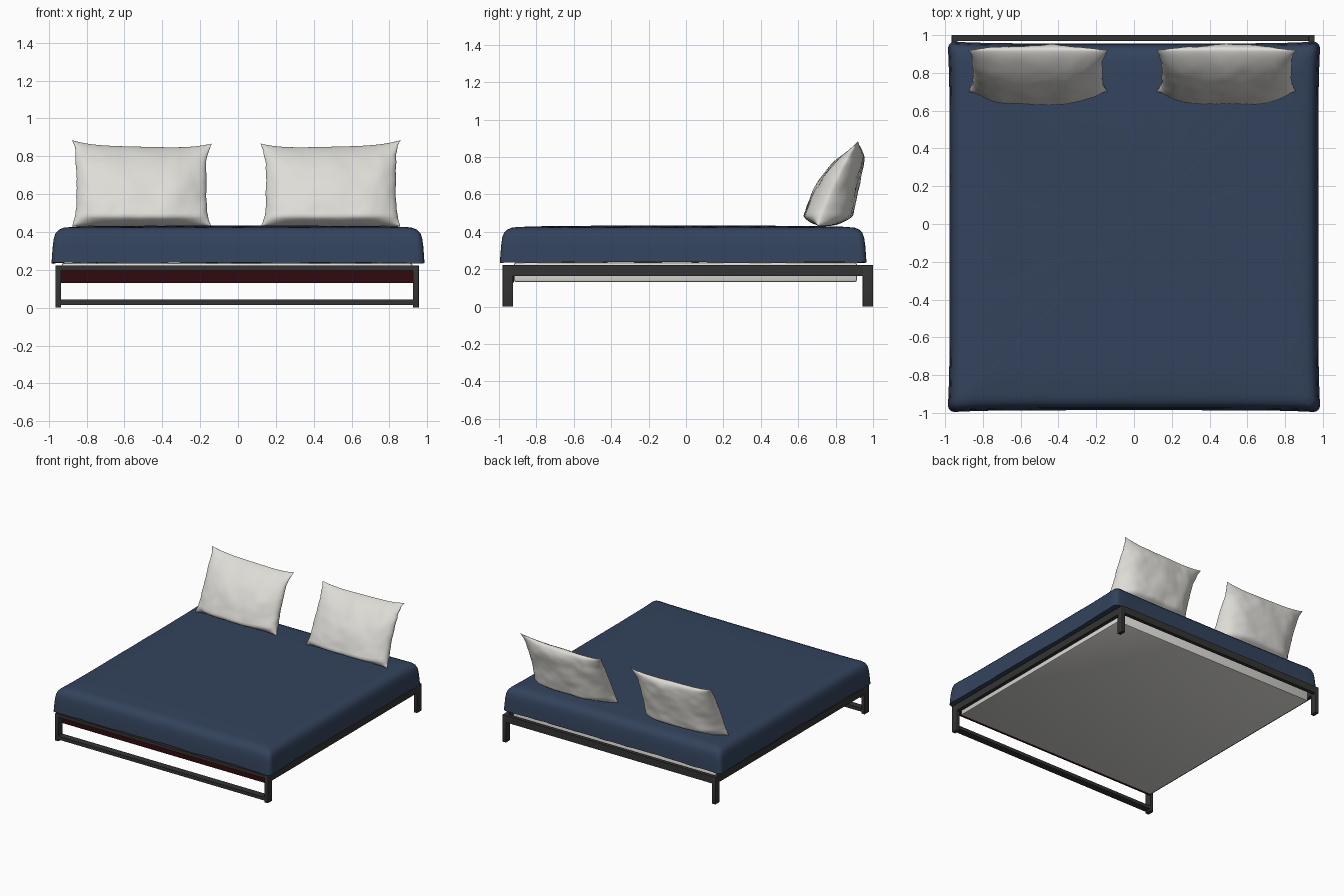
import bpy, bmesh, math
from mathutils import Vector, noise

if "Cube" in bpy.data.objects:
    bpy.data.objects.remove(bpy.data.objects["Cube"])


def material(name, rgb):
    m = bpy.data.materials.new(name)
    m.diffuse_color = (*rgb, 1)
    m.use_nodes = True
    m.node_tree.nodes["Principled BSDF"].inputs["Base Color"].default_value = m.diffuse_color
    return m


BLUE = material("navy fabric", (0.033, 0.056, 0.108))
WHITE = material("off white linen", (0.73, 0.72, 0.68))
DARK = material("charcoal metal", (0.034, 0.034, 0.034))
RED = material("dark red board", (0.030, 0.003, 0.005))


def finish(name, bm, mat, smooth=None):
    bmesh.ops.recalc_face_normals(bm, faces=bm.faces)
    me = bpy.data.meshes.new(name)
    bm.to_mesh(me)
    bm.free()
    me.materials.append(mat)
    ob = bpy.data.objects.new(name, me)
    bpy.context.collection.objects.link(ob)
    if smooth:
        bpy.ops.object.select_all(action='DESELECT')
        ob.select_set(True)
        bpy.context.view_layer.objects.active = ob
        bpy.ops.object.shade_smooth_by_angle(angle=math.radians(smooth))
    return ob


def box(name, x, y, z, mat, bevel=0.0):
    bm = bmesh.new()
    bmesh.ops.create_cube(bm, size=1)
    for v in bm.verts:
        v.co = [a + (c + 0.5) * (b - a) for c, (a, b) in zip(v.co, (x, y, z))]
    if bevel:
        bmesh.ops.bevel(bm, geom=bm.edges[:], offset=bevel, segments=2,
                        affect='EDGES', profile=0.5)
    return finish(name, bm, mat, 40 if bevel else None)


# Metal frame: legs, side rails, head rail and the closed front loop
L, R, T = -0.965, 0.955, 0.03
F, B, D = -0.98, 1.0, 0.055
for side, x in (("left", (L, L + T)), ("right", (R - T, R))):
    box(side + "_front_leg", x, (F, F + D), (0, 0.222), DARK, 0.002)
    box(side + "_back_leg", x, (B - D, B), (0, 0.222), DARK, 0.002)
    box(side + "_rail", x, (F + D, B - D), (0.165, 0.222), DARK)
inner = (L + T, R - T)
box("front_top_rail", inner, (F, F + D), (0.197, 0.222), DARK)
box("front_floor_rail", inner, (F, F + D), (0.015, 0.042), DARK)
box("head_rail", inner, (B - T, B), (0.165, 0.222), DARK)

# Mattress base with a red board across its front
box("base", (-0.932, 0.922), (-0.92, 0.915), (0.132, 0.236), WHITE, 0.012)
box("front_board", inner, (-0.928, -0.92), (0.13, 0.2), RED)


# Mattress: rounded rectangle rings following an edge profile
def mattress():
    hx, hy, cy, rad, n = 0.985, 0.98, -0.015, 0.035, 28
    base = []  # (x, y, bow direction x, bow direction y)
    corners = [(1, -1), (1, 1), (-1, 1), (-1, -1)]
    for k, (sx, sy) in enumerate(corners):
        a0 = math.radians(-90 + 90 * k)
        for j in range(5):
            a = a0 + math.radians(22.5 * j)
            base.append((sx * (hx - rad) + rad * math.cos(a),
                         sy * (hy - rad) + rad * math.sin(a)))
        end = Vector(base[-1])
        nx, ny = corners[(k + 1) % 4]
        a = a0 + math.pi / 2
        nxt = Vector((nx * (hx - rad) + rad * math.cos(a),
                      ny * (hy - rad) + rad * math.sin(a)))
        out = Vector((math.cos(a), math.sin(a)))
        for j in range(1, n):
            t = j / n
            pinch = 0.009 * (1 - abs(2 * t - 1) ** 6)
            base.append(tuple(end.lerp(nxt, t) - out * pinch))
    profile = [(0.03, 0.24), (0, 0.236), (0.003, 0.28), (0.007, 0.33),
               (0.013, 0.37), (0.023, 0.395), (0.04, 0.412), (0.065, 0.422),
               (0.1, 0.426), (0.25, 0.43), (0.5, 0.432), (0.8, 0.433)]
    bm = bmesh.new()
    rings = []
    for i, (inset, z) in enumerate(profile):
        ring = []
        for x, y in base:
            w = noise.noise(Vector((x * 9, y * 9, i * 0.7)))
            dz = 0.007 * w if i == 1 else 0.0015 * w
            s = 1 - inset
            ring.append(bm.verts.new((x * s, y * s + cy, z + dz)))
        rings.append(ring)
    m = len(base)
    for a, b in zip(rings, rings[1:]):
        for j in range(m):
            bm.faces.new((a[j], a[(j + 1) % m], b[(j + 1) % m], b[j]))
    bm.faces.new(rings[0])
    bm.faces.new(rings[-1])
    finish("mattress", bm, BLUE, 50)


mattress()


# Pillow: two swollen sheets joined at the seam, leaning back
def pillow(name, cx, side):
    bm = bmesh.new()
    nu, nw = 36, 30
    for face in (-1, 1):
        grid = []
        for i in range(nu + 1):
            u = -math.cos(math.pi * i / nu)
            row = []
            for j in range(nw + 1):
                w = (1 - math.cos(math.pi * j / nw)) / 2
                v = 2 * w - 1
                x = u * (0.343 + 0.025 * v ** 4)
                top = 0.85 + 0.026 * u ** 4 + 0.009 * u * side
                z = 0.43 + (top - 0.43) * w
                y = 0.745 + 0.11 * w + 0.065 * w ** 3
                y -= 0.045 * abs(u) ** 6 * (1 - w) ** 2
                h = 0.128 * max(0, 1 - abs(u) ** 3.5) ** 0.6
                h *= max(0, 1 - w ** 2.5) ** 0.6 * min(1, w / 0.12) ** 0.5
                p = Vector((x * 7 + cx * 5, face * 3, z * 7))
                crease = noise.noise(p) * 0.010 + noise.noise(p * 2.7) * 0.005
                fold = min(1, h / 0.06)
                y += face * h + crease * fold
                x += 0.006 * noise.noise(Vector((cx, z * 28, side))) * abs(u) ** 8
                row.append(bm.verts.new((cx + x, y, z)))
            grid.append(row)
        for i in range(nu):
            for j in range(nw):
                bm.faces.new((grid[i][j], grid[i + 1][j],
                              grid[i + 1][j + 1], grid[i][j + 1]))
    bmesh.ops.remove_doubles(bm, verts=bm.verts, dist=0.0004)
    finish(name, bm, WHITE, 60)


pillow("left_pillow", -0.51, -1)
pillow("right_pillow", 0.49, 1)
